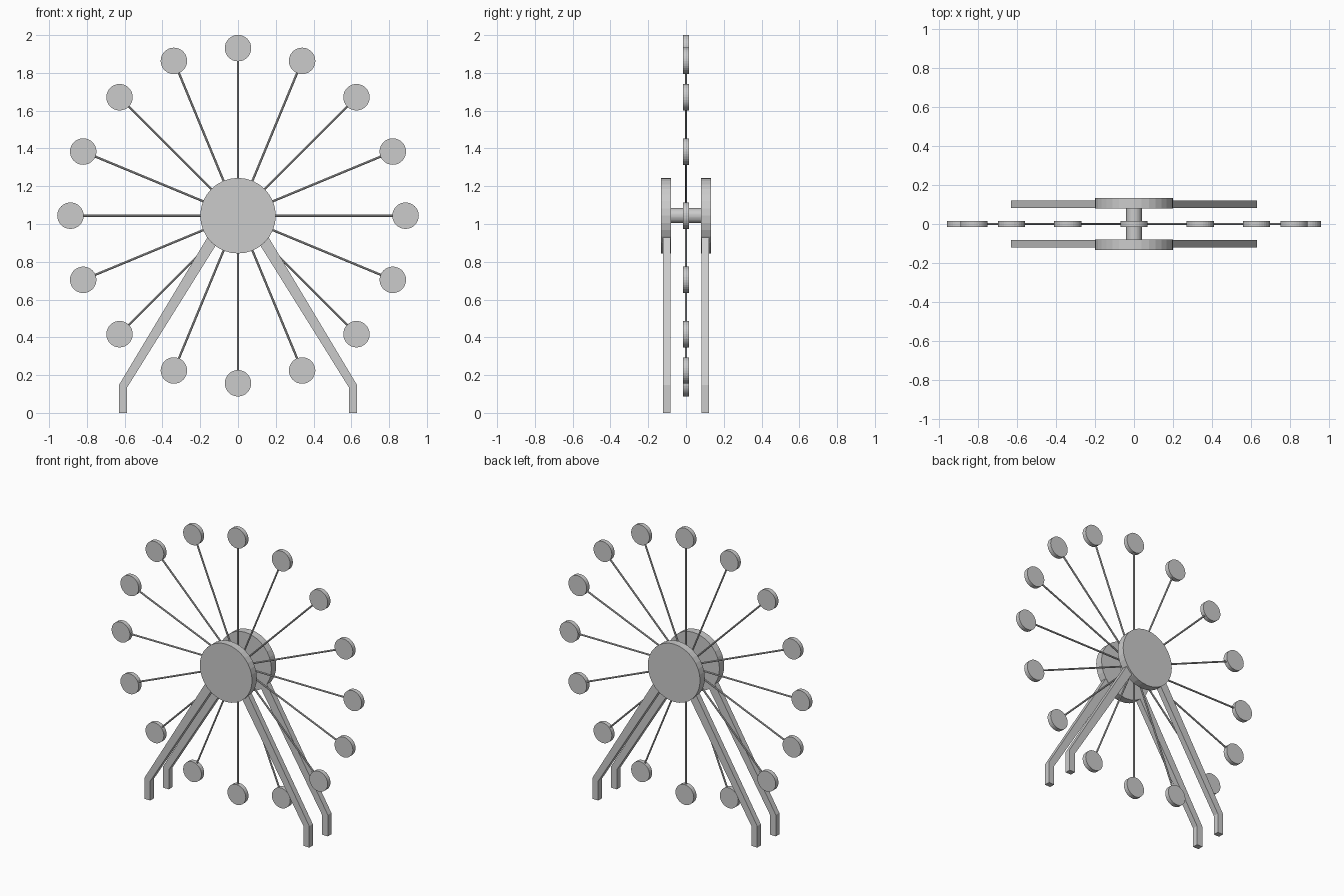
import bpy, bmesh
from math import sin, cos, pi
from mathutils import Vector

if "Cube" in bpy.data.objects:
    bpy.data.objects.remove(bpy.data.objects["Cube"])

HUB = Vector((0, 0, 1.044))
RADIUS = 0.887
COUNT = 16


def rod(name, a, b, radius, sides, smooth=False):
    """Capped cylinder running from a to b."""
    a, b = Vector(a), Vector(b)
    axis = b - a
    bpy.ops.mesh.primitive_cylinder_add(vertices=sides, radius=radius, depth=axis.length)
    ob = bpy.context.object
    ob.name = name
    ob.location = (a + b) / 2
    ob.rotation_mode = 'QUATERNION'
    ob.rotation_quaternion = axis.to_track_quat('Z', 'Y')
    if smooth:
        bpy.ops.object.shade_smooth_by_angle()
    return ob


def disc(name, centre, radius, y0, y1, sides):
    return rod(name, (centre.x, y0, centre.z), (centre.x, y1, centre.z), radius, sides)


def prism(name, profile, y0, y1):
    """Extrude an xz outline between two y planes."""
    bm = bmesh.new()
    face = bm.faces.new([bm.verts.new((x, y0, z)) for x, z in profile])
    new = bmesh.ops.extrude_face_region(bm, geom=[face])['geom']
    verts = [v for v in new if isinstance(v, bmesh.types.BMVert)]
    bmesh.ops.translate(bm, verts=verts, vec=(0, y1 - y0, 0))
    bmesh.ops.recalc_face_normals(bm, faces=bm.faces)
    me = bpy.data.meshes.new(name)
    bm.to_mesh(me)
    bm.free()
    ob = bpy.data.objects.new(name, me)
    bpy.context.collection.objects.link(ob)
    return ob


# Axle joining the two hub discs
disc("axle", HUB, 0.04, -0.1, 0.1, 32)

# Spokes and round cabins
for i in range(COUNT):
    t = 2 * pi * i / COUNT
    d = Vector((cos(t), 0, sin(t)))
    centre = HUB + d * RADIUS
    rod(f"spoke_{i + 1}", HUB + d * 0.02, centre - d * 0.05, 0.006, 8)
    disc(f"cabin_{i + 1}", centre, 0.07, -0.015, 0.015, 32)

# Hub discs and bent support legs, front and back
leg = [(0.587, 0), (0.63, 0), (0.63, 0.148), (0.145, 0.957),
       (0.097, 0.92), (0.587, 0.135)]
for label, s in (("front", -1), ("back", 1)):
    disc(f"{label}_hub_disc", HUB, 0.2, s * 0.08, s * 0.132, 32)
    for side, m in (("left", -1), ("right", 1)):
        prism(f"{label}_{side}_leg", [(m * x, z) for x, z in leg], s * 0.082, s * 0.121)
